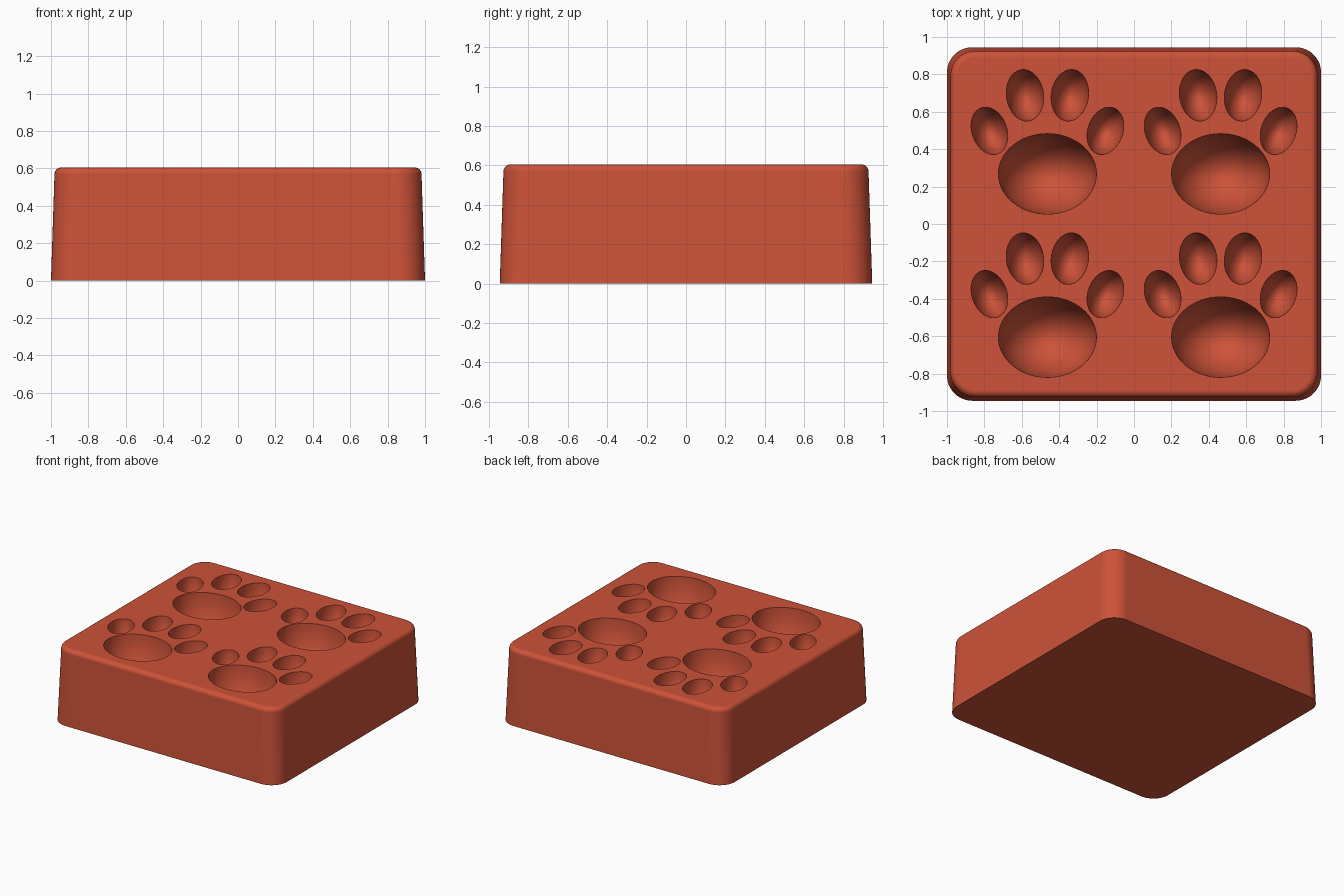
import bpy
import bmesh
from math import radians
from mathutils import Matrix, Vector

HEIGHT = 0.605

default = bpy.data.objects.get("Cube")
if default:
    bpy.data.objects.remove(default, do_unlink=True)

# Single terracotta red colour
red = bpy.data.materials.new("terracotta_red")
red.use_nodes = True
colour = (0.61, 0.085, 0.04, 1)
red.diffuse_color = colour
red.node_tree.nodes["Principled BSDF"].inputs["Base Color"].default_value = colour


def add_object(name, bm):
    mesh = bpy.data.meshes.new(name)
    bm.to_mesh(mesh)
    bm.free()
    mesh.materials.append(red)
    obj = bpy.data.objects.new(name, mesh)
    bpy.context.collection.objects.link(obj)
    return obj


# Block: tapered box with round corners and a softened top rim
bm = bmesh.new()
bmesh.ops.create_cube(bm, size=1)
for v in bm.verts:
    inset = 0.02 if v.co.z > 0 else 0
    v.co = Vector((v.co.x * (2 - 2 * inset), v.co.y * (1.89 - 2 * inset),
                   (v.co.z + 0.5) * HEIGHT))
uprights = [e for e in bm.edges if abs(e.verts[0].co.z - e.verts[1].co.z) > 0.1]
bmesh.ops.bevel(bm, geom=uprights, offset=0.135, segments=12, profile=0.5, affect='EDGES')
rim = [e for e in bm.edges if all(v.co.z > HEIGHT - 0.001 for v in e.verts)]
bmesh.ops.bevel(bm, geom=rim, offset=0.035, segments=6, profile=0.5, affect='EDGES')
block = add_object("paw_mould_block", bm)

# Hollows of one paw: x, y, radius x, radius y, depth, tilt in degrees
hollows = [(0, 0, 0.262, 0.215, 0.36, 0)]
for side in (-1, 1):
    hollows.append((side * 0.31, 0.23, 0.093, 0.13, 0.22, -side * 20))
    hollows.append((side * 0.12, 0.42, 0.099, 0.138, 0.22, -side * 8))

# Cutter: ellipsoids for all four paws
bm = bmesh.new()
for px in (-0.463, 0.463):
    for py in (-0.605, 0.268):
        for x, y, rx, ry, depth, tilt in hollows:
            place = (Matrix.Translation((px + x, py + y, HEIGHT))
                     @ Matrix.Rotation(radians(tilt), 4, 'Z')
                     @ Matrix.Diagonal((rx, ry, depth, 1)))
            bmesh.ops.create_uvsphere(bm, u_segments=64, v_segments=32, radius=1, matrix=place)
cutter = add_object("paw_cutter", bm)
cutter.hide_render = True

# Cut the hollows
cut = block.modifiers.new("paw_hollows", 'BOOLEAN')
cut.operation = 'DIFFERENCE'
cut.solver = 'EXACT'
cut.object = cutter
bpy.ops.object.select_all(action='DESELECT')
bpy.context.view_layer.objects.active = block
block.select_set(True)
bpy.ops.object.modifier_apply(modifier=cut.name)
bpy.data.objects.remove(cutter, do_unlink=True)

# Smooth walls with crisp hollow rims and a flat top
bpy.ops.object.shade_smooth_by_angle(angle=radians(35))
weighted = block.modifiers.new("flat_top_normals", 'WEIGHTED_NORMAL')
weighted.keep_sharp = True
